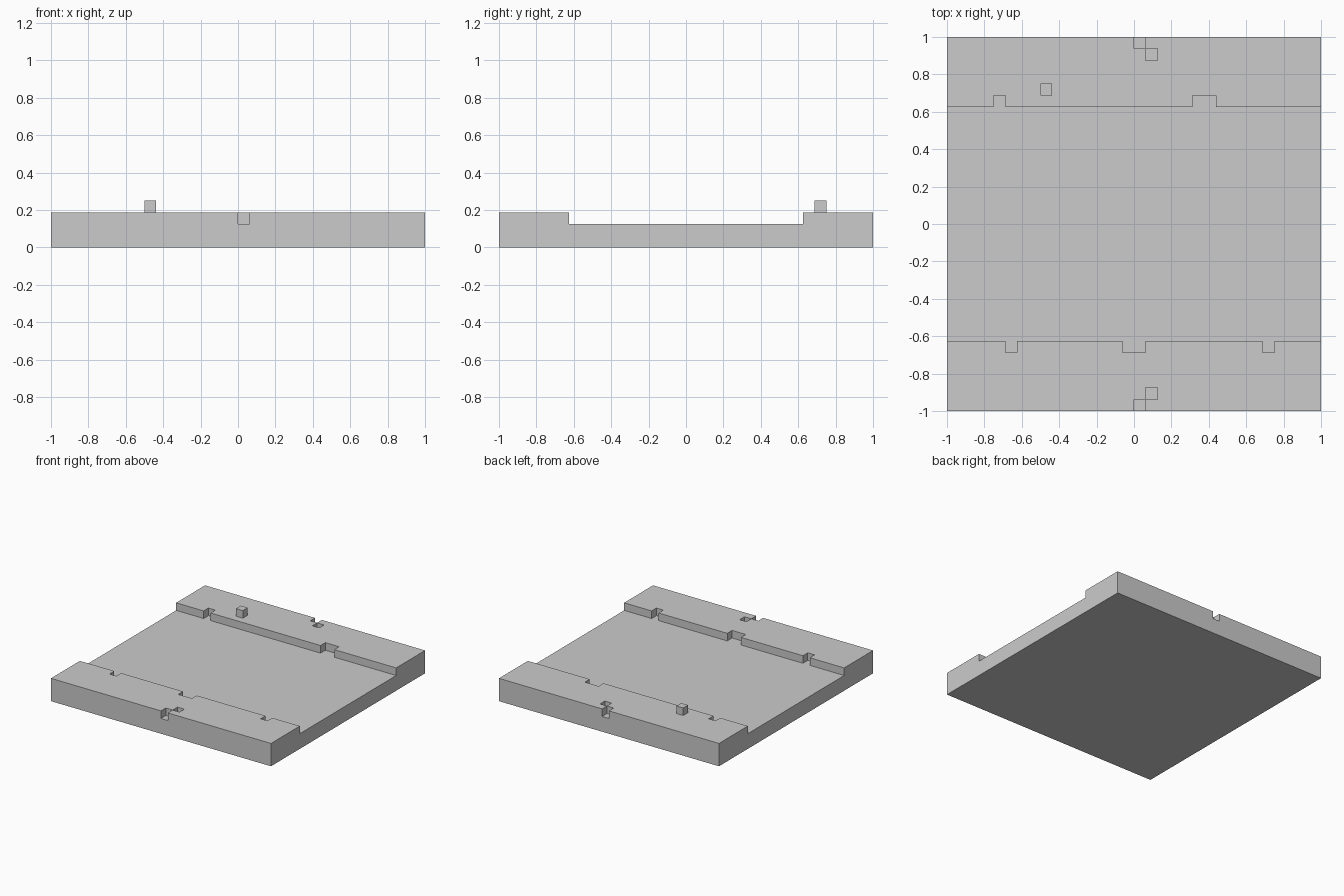
import bpy, bmesh

if "Cube" in bpy.data.objects:
    bpy.data.objects.remove(bpy.data.objects["Cube"])

U = 1 / 16           # grid cell the whole tile is laid out on
ROAD, CURB = 2 * U, 3 * U


def make_object(name, bm):
    bmesh.ops.recalc_face_normals(bm, faces=bm.faces)
    mesh = bpy.data.meshes.new(name)
    bm.to_mesh(mesh)
    bm.free()
    obj = bpy.data.objects.new(name, mesh)
    bpy.context.collection.objects.link(obj)
    return obj


def boxes(name, spans):
    """One object made of boxes given as (x0, x1, y0, y1, z0, z1)."""
    bm = bmesh.new()
    for x0, x1, y0, y1, z0, z1 in spans:
        verts = bmesh.ops.create_cube(bm, size=1)["verts"]
        for v in verts:
            v.co = (x1 if v.co.x > 0 else x0,
                    y1 if v.co.y > 0 else y0,
                    z1 if v.co.z > 0 else z0)
    return make_object(name, bm)


# Road slab with raised pavements: channel profile extruded along x
profile = [(-1, 0), (1, 0), (1, CURB), (10 * U, CURB), (10 * U, ROAD),
           (-10 * U, ROAD), (-10 * U, CURB), (-1, CURB)]
bm = bmesh.new()
face = bm.faces.new([bm.verts.new((-1, y, z)) for y, z in profile])
ext = bmesh.ops.extrude_face_region(bm, geom=[face])["geom"]
bmesh.ops.translate(bm, vec=(2, 0, 0),
                    verts=[g for g in ext if isinstance(g, bmesh.types.BMVert)])
road = make_object("road_tile", bm)


def pocket(x0, x1, y0, y1):
    return (x0 * U, x1 * U, y0 * U, y1 * U, ROAD, 0.3)


# Broken kerb edges and inner pavement holes
chips = [pocket(-12, -11, 10, 11), pocket(5, 7, 10, 11),
         pocket(-11, -10, -11, -10), pocket(-1, 1, -11, -10),
         pocket(11, 12, -11, -10),
         pocket(1, 2, 14, 15), pocket(1, 2, -15, -14)]
# Holes open to the outer edges
edge_holes = [pocket(0, 1, 15, 17), pocket(0, 1, -17, -15)]

bpy.context.view_layer.objects.active = road
for name, spans in (("chip_cutter", chips), ("edge_cutter", edge_holes)):
    cutter = boxes(name, spans)
    cutter.hide_render = True
    mod = road.modifiers.new(name, 'BOOLEAN')
    mod.operation = 'DIFFERENCE'
    mod.solver = 'EXACT'
    mod.object = cutter
    bpy.ops.object.modifier_apply(modifier=mod.name)
    bpy.data.objects.remove(cutter, do_unlink=True)

# Merge leftover coplanar faces
bm = bmesh.new()
bm.from_mesh(road.data)
bmesh.ops.dissolve_limit(bm, angle_limit=0.01, verts=bm.verts, edges=bm.edges)
bm.to_mesh(road.data)
bm.free()

# Loose block lying on the back pavement
boxes("loose_block", [(-8 * U, -7 * U, 11 * U, 12 * U, CURB, CURB + U)])
